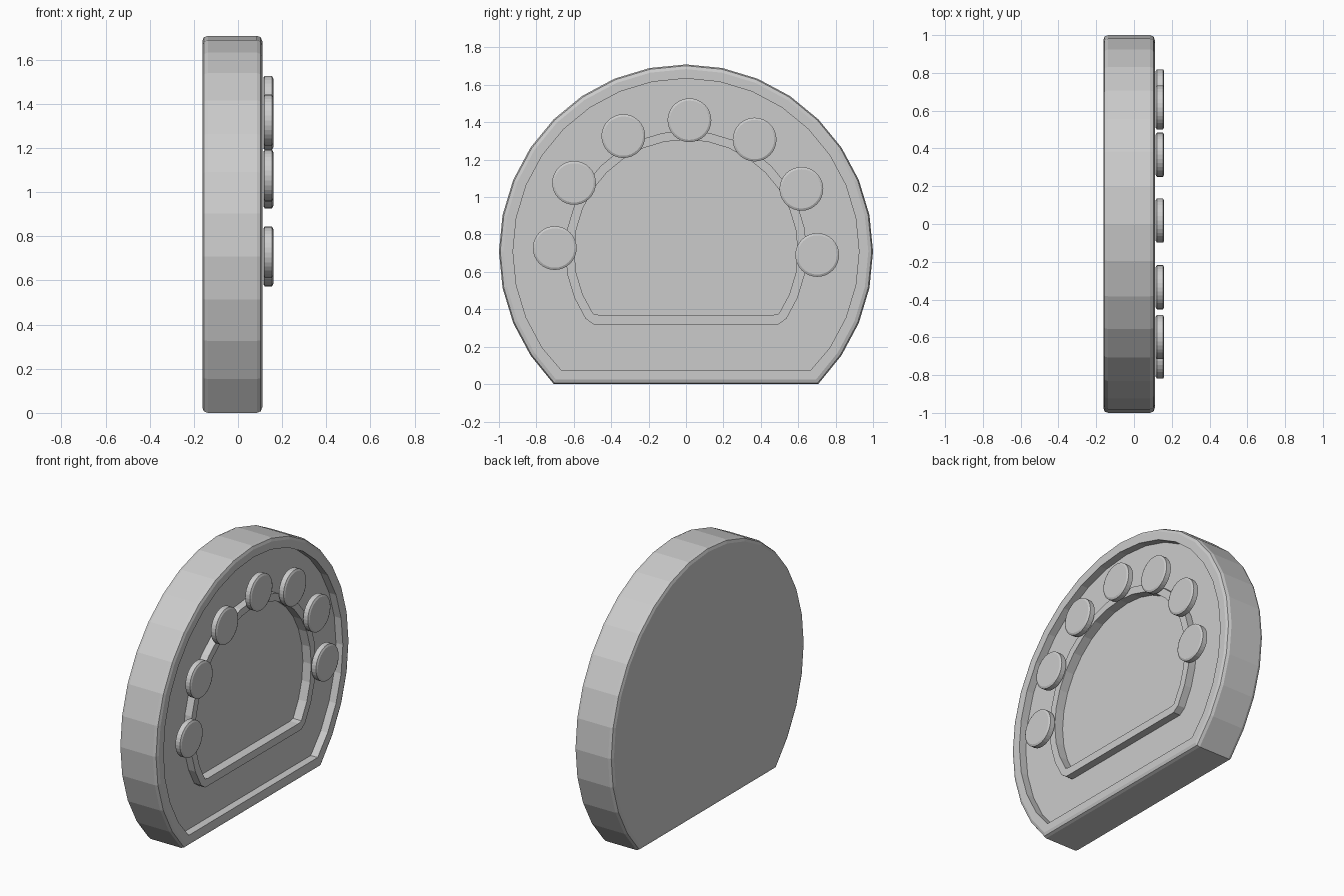
import bpy, bmesh, math

if "Cube" in bpy.data.objects:
    bpy.data.objects.remove(bpy.data.objects["Cube"])

CZ = 0.709  # centre height of the round outline

grey = bpy.data.materials.new("light_grey")
grey.diffuse_color = (0.6, 0.6, 0.6, 1)
grey.use_nodes = True
grey.node_tree.nodes["Principled BSDF"].inputs["Base Color"].default_value = grey.diffuse_color


def loft(name, rings):
    """Bridge equal-length rings of points and cap both ends."""
    bm = bmesh.new()
    loops = [[bm.verts.new(p) for p in ring] for ring in rings]
    n = len(loops[0])
    for a, b in zip(loops, loops[1:]):
        for i in range(n):
            j = (i + 1) % n
            bm.faces.new((a[i], a[j], b[j], b[i]))
    bm.faces.new(loops[0][::-1])
    bm.faces.new(loops[-1])
    bmesh.ops.recalc_face_normals(bm, faces=bm.faces)
    me = bpy.data.meshes.new(name)
    bm.to_mesh(me)
    bm.free()
    me.materials.append(grey)
    ob = bpy.data.objects.new(name, me)
    bpy.context.collection.objects.link(ob)
    return ob


def outline(x, r, base, half):
    """Round-topped, flat-bottomed outline (32-sided circle cut at the base)."""
    pts = [(x, half, base)]
    for k in range(-3, 20):
        a = math.radians(11.25 * k)
        pts.append((x, r * math.cos(a), CZ + r * math.sin(a)))
    pts.append((x, -half, base))
    return pts


# housing: rounded slab, raised rim, sunken face, raised frame, sunken screen
loft("housing", [outline(*s) for s in (
    (-0.162, 0.975, 0.025, 0.695),
    (-0.155, 0.993, 0.007, 0.704),
    (-0.137, 1.0, 0.0, 0.707),
    (0.085, 1.0, 0.0, 0.707),
    (0.103, 0.993, 0.007, 0.704),
    (0.11, 0.975, 0.025, 0.695),
    (0.11, 0.925, 0.073, 0.665),
    (0.06, 0.925, 0.073, 0.665),
    (0.06, 0.646, 0.32, 0.495),
    (0.11, 0.646, 0.32, 0.495),
    (0.11, 0.598, 0.37, 0.468),
    (0.05, 0.598, 0.37, 0.468))])

# seven round buttons along the arc
for i in range(7):
    a = math.radians(-1.5 + 30 * i)
    cy, cz = 0.702 * math.cos(a), CZ + 0.702 * math.sin(a)
    rings = []
    for x, r in ((0.115, 0.108), (0.121, 0.117), (0.154, 0.117), (0.16, 0.105)):
        rings.append([(x, cy + r * math.cos(t * math.pi / 16),
                       cz + r * math.sin(t * math.pi / 16)) for t in range(32)])
    loft(f"button_{i + 1}", rings)
